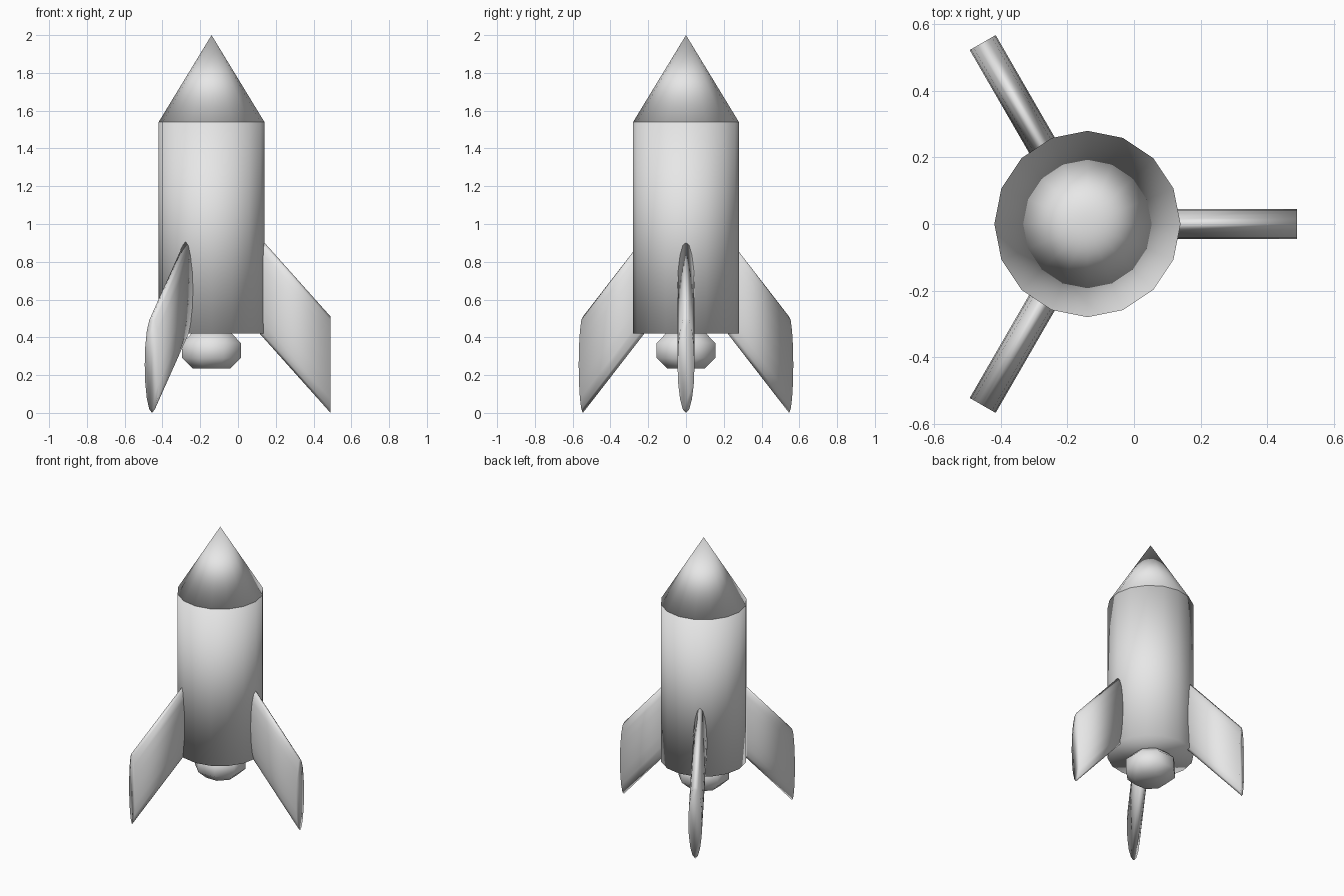
import bpy
import bmesh
import math
from mathutils import Matrix, Vector

if "Cube" in bpy.data.objects:
    bpy.data.objects.remove(bpy.data.objects["Cube"])

CX = -0.14          # rocket axis
TAU = 2 * math.pi

grey = bpy.data.materials.new("light_grey")
grey.diffuse_color = (0.8, 0.8, 0.8, 1)
grey.use_nodes = True
grey.node_tree.nodes["Principled BSDF"].inputs["Base Color"].default_value = grey.diffuse_color


def loft(name, rings, tip=None):
    """Skin a stack of equal rings, close both ends, smooth every face."""
    bm = bmesh.new()
    loops = [[bm.verts.new(p) for p in ring] for ring in rings]
    n = len(loops[0])
    for a, b in zip(loops, loops[1:]):
        for i in range(n):
            j = (i + 1) % n
            bm.faces.new((a[i], a[j], b[j], b[i]))
    bm.faces.new(loops[0][::-1])
    if tip:
        t = bm.verts.new(tip)
        for i in range(n):
            bm.faces.new((loops[-1][i], loops[-1][(i + 1) % n], t))
    else:
        bm.faces.new(loops[-1])
    bmesh.ops.recalc_face_normals(bm, faces=bm.faces)
    for f in bm.faces:
        f.smooth = True
    mesh = bpy.data.meshes.new(name)
    bm.to_mesh(mesh)
    bm.free()
    mesh.materials.append(grey)
    obj = bpy.data.objects.new(name, mesh)
    bpy.context.collection.objects.link(obj)
    return obj


def circle(r, z, n, turn=0.0):
    return [(CX + r * math.cos(TAU * i / n + turn),
             r * math.sin(TAU * i / n + turn), z) for i in range(n)]


# Body tube and pointed nose
loft("body", [circle(0.28, 0.42, 16), circle(0.28, 1.54, 16)])
loft("nose_cone", [circle(0.28, 1.54, 16)], tip=(CX, 0, 2.0))

# Rounded eight-sided nozzle under the body
nozzle = [(0.108, 0.235), (0.168, 0.29), (0.168, 0.37), (0.108, 0.427)]
loft("nozzle", [circle(r, z, 8, math.pi / 8) for r, z in nozzle])


# Three swept fins with an elliptical section
def ellipse(r, zc, n=16):
    return [Vector((r, 0.045 * math.sin(TAU * i / n),
                    zc + 0.255 * math.cos(TAU * i / n))) for i in range(n)]


for k in range(3):
    place = Matrix.Translation((CX, 0, 0)) @ Matrix.Rotation(TAU * k / 3, 4, 'Z')
    loft("fin_%d" % (k + 1),
         [[place @ p for p in ellipse(r, zc)]
          for r, zc in ((0.25, 0.68), (0.63, 0.255))])
